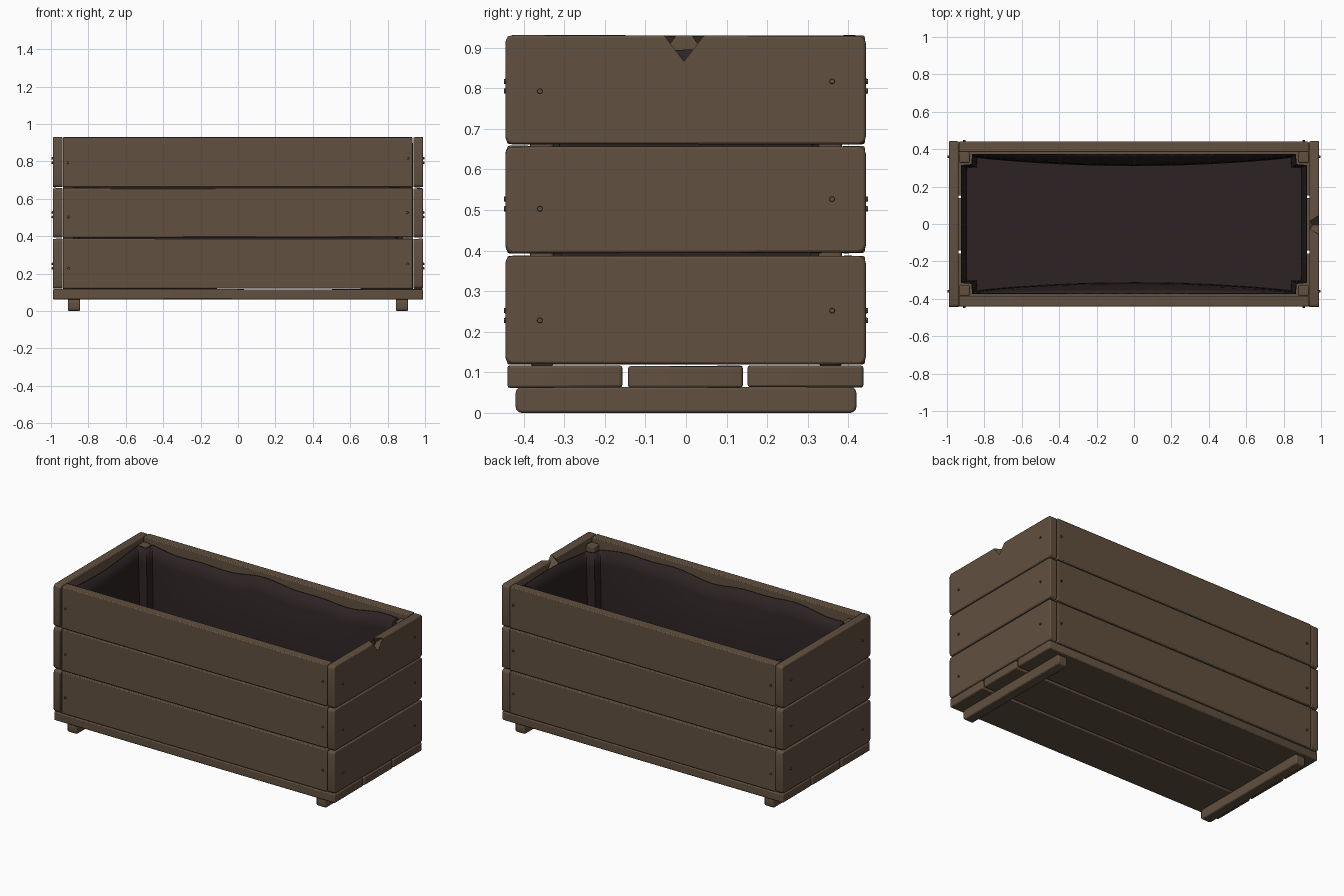
import bpy, bmesh, math, random
from mathutils import Vector, Matrix

random.seed(4)
if "Cube" in bpy.data.objects:
    bpy.data.objects.remove(bpy.data.objects["Cube"], do_unlink=True)


def material(name, rgb):
    m = bpy.data.materials.new(name)
    m.use_nodes = True
    m.diffuse_color = (*rgb, 1)
    m.node_tree.nodes["Principled BSDF"].inputs["Base Color"].default_value = (*rgb, 1)
    return m


wood = material("brown wood", (0.12, 0.08, 0.05))
lining = material("dark lining", (0.026, 0.017, 0.017))


def finish(bm, name, mat):
    bmesh.ops.recalc_face_normals(bm, faces=bm.faces)
    me = bpy.data.meshes.new(name)
    bm.to_mesh(me)
    bm.free()
    ob = bpy.data.objects.new(name, me)
    bpy.context.collection.objects.link(ob)
    me.materials.append(mat)
    return ob


def smooth(ob, angle=35):
    bpy.ops.object.select_all(action='DESELECT')
    ob.select_set(True)
    bpy.context.view_layer.objects.active = ob
    bpy.ops.object.shade_smooth_by_angle(angle=math.radians(angle))


def plank(name, lo, hi, thin, corner=0.012, edge=0.006, wobble=0.003):
    """Board between two corners, with worn corners across its thin axis."""
    lo, hi = Vector(lo), Vector(hi)
    bm = bmesh.new()
    bmesh.ops.create_cube(bm, size=1)
    for v in bm.verts:
        v.co = Vector([(lo[i] + hi[i]) / 2 + v.co[i] * (hi[i] - lo[i]) for i in range(3)])
        v.co.z += random.uniform(-wobble, wobble) / 2
    along = [e for e in bm.edges
             if abs((e.verts[0].co - e.verts[1].co).normalized()[thin]) > 0.9]
    bmesh.ops.bevel(bm, geom=along, offset=corner, segments=3, profile=0.5, affect='EDGES')
    ob = finish(bm, name, wood)
    bev = ob.modifiers.new("worn edges", 'BEVEL')
    bev.width, bev.segments, bev.limit_method = edge, 2, 'ANGLE'
    bev.angle_limit = math.radians(40)
    smooth(ob)
    return ob


# Feet and floor boards
for side, x in (("right", -0.877), ("left", 0.877)):
    plank(side + "_foot", (x - 0.032, -0.42, 0), (x + 0.032, 0.42, 0.064), 0, 0.015, wobble=0)
for name, y0, y1 in (("front", -0.44, -0.157), ("middle", -0.143, 0.14), ("back", 0.152, 0.437)):
    plank(name + "_floor_board", (-0.99, y0, 0.062), (0.99, y1, 0.116), 2, 0.008)

# Three rows of wall boards
rows = (("lower", 0.12, 0.387), ("middle", 0.394, 0.657), ("upper", 0.663, 0.93))
for row, z0, z1 in rows:
    for side, s in (("front", -1), ("back", 1)):
        ys = sorted((s * 0.384, s * 0.441))
        plank(f"{side}_{row}_board", (-0.936, ys[0], z0), (0.934, ys[1], z1), 1, 0.006)
    for side, s in (("right", -1), ("left", 1)):
        xs = sorted((s * 0.938, s * 0.99))
        end = plank(f"{side}_{row}_end_board", (xs[0], -0.445, z0), (xs[1], 0.443, z1), 0, 0.018)

# Chip in the outer top edge of the last end board
bm = bmesh.new()
bmesh.ops.create_cone(bm, cap_ends=True, segments=4, radius1=0.05, radius2=0.05, depth=0.2)
chip = finish(bm, "chip_cutter", wood)
chip.location = (1.0, -0.005, 0.94)
chip.rotation_euler = (0, math.radians(50), 0)
chip.hide_render = True
chip.hide_set(True)
cut = end.modifiers.new("chip", 'BOOLEAN')
cut.object, cut.operation, cut.solver = chip, 'DIFFERENCE', 'EXACT'

# Corner posts
for end_name, sx in (("right", -1), ("left", 1)):
    for face, sy in (("front", -1), ("back", 1)):
        xs = sorted((sx * 0.878, sx * 0.936))
        ys = sorted((sy * 0.327, sy * 0.384))
        plank(f"{face}_{end_name}_post", (xs[0], ys[0], 0.116), (xs[1], ys[1], 0.9), 2, 0.008)

# Screw heads
bm = bmesh.new()


def screw(pos, axis):
    rot = Vector((0, 0, 1)).rotation_difference(Vector(axis)).to_matrix().to_4x4()
    bmesh.ops.create_cone(bm, cap_ends=True, segments=8, radius1=0.008, radius2=0.006,
                          depth=0.014, matrix=Matrix.Translation(pos) @ rot)


for z in (0.24, 0.515, 0.805):
    for s in (-1, 1):
        for t in (-1, 1):
            dz = 0.012 * t
            screw((s * 0.99, t * 0.36, z + dz), (s, 0, 0))
            screw((t * 0.907, s * 0.442, z + dz), (0, s, 0))
finish(bm, "screw_heads", wood)


# Slack lining: rings of an outline that steps round the posts
def outline():
    pts = []
    n = 24
    for sx, sy in ((1, 1), (-1, 1), (-1, -1), (1, -1)):
        corner = [(sx * 0.925, sy * 0.315), (sx * 0.87, sy * 0.32), (sx * 0.865, sy * 0.375)]
        pts += corner if sx == sy else corner[::-1]
    out = []
    for i, a in enumerate(pts):
        b = pts[(i + 1) % len(pts)]
        steps = n if math.dist(a, b) > 0.2 else 2
        out += [(a[0] + (b[0] - a[0]) * k / steps, a[1] + (b[1] - a[1]) * k / steps)
                for k in range(steps)]
    return out


bm = bmesh.new()
rings = []
levels = 8
for k in range(levels + 1):
    t = k / levels
    ring = []
    for x, y in outline():
        wave = math.sin(x * 7 + y * 5) + 0.6 * math.sin(x * 15 - y * 9)
        z = 0.885 + 0.013 * wave * (1 - t) - 0.755 * t
        slack = 0.05 * math.sin(math.pi * min(t, 0.5)) * (1 - (x / 0.93) ** 2)
        ring.append(bm.verts.new((x * (1 - 0.03 * t), y * (1 - 0.03 * t - slack / 0.38), z)))
    rings.append(ring)
for r0, r1 in zip(rings, rings[1:]):
    for i in range(len(r0)):
        j = (i + 1) % len(r0)
        bm.faces.new((r0[i], r0[j], r1[j], r1[i]))
bm.faces.new(rings[-1])
liner = finish(bm, "lining", lining)
shell = liner.modifiers.new("thickness", 'SOLIDIFY')
shell.thickness = 0.006
smooth(liner, 50)
